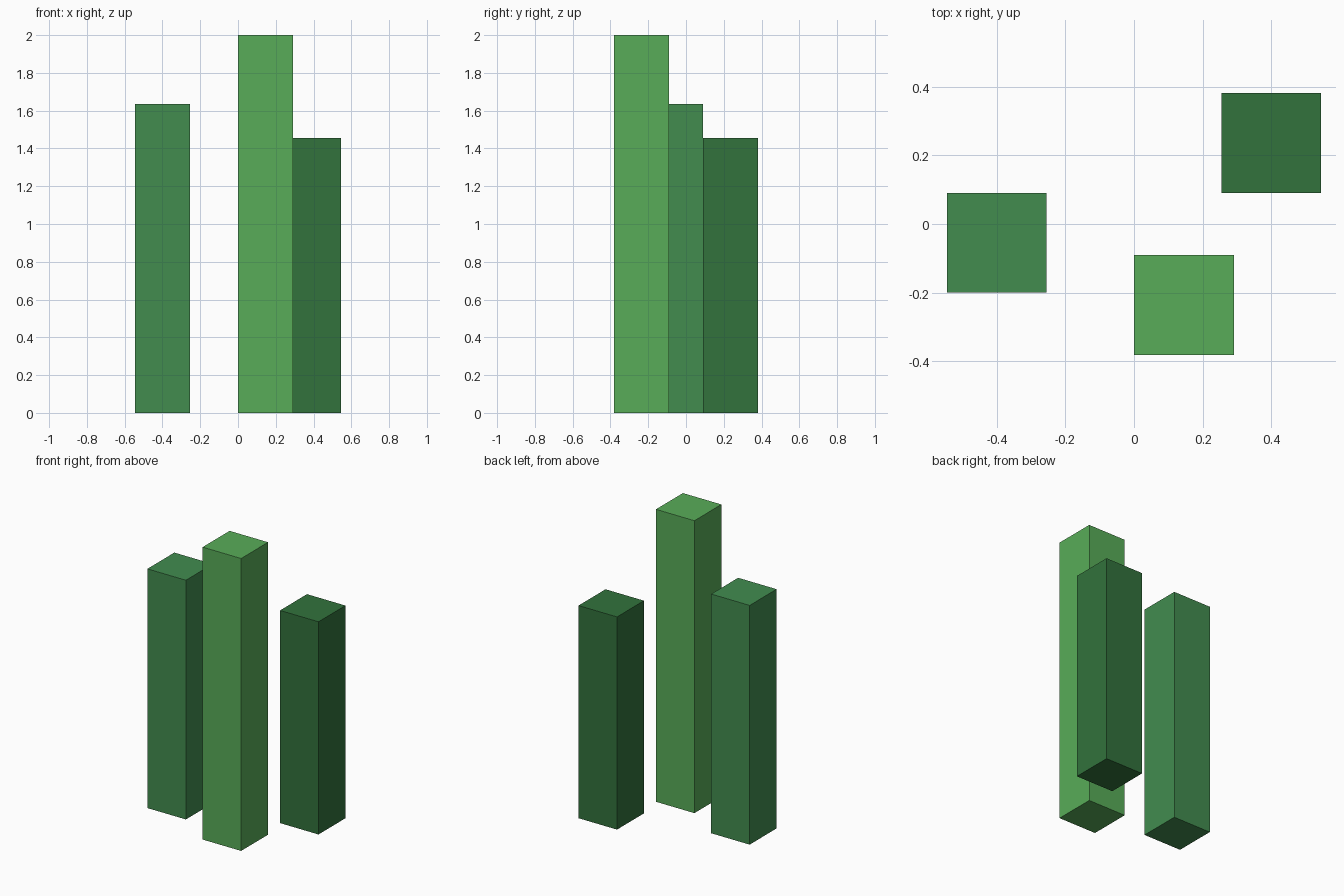
import bpy

if "Cube" in bpy.data.objects:
    bpy.data.objects.remove(bpy.data.objects["Cube"])

SIDE = 0.291


def pillar(name, x, y, height, color):
    """Square pillar standing on the ground, centred at x, y."""
    bpy.ops.mesh.primitive_cube_add(size=1, location=(x, y, height / 2))
    ob = bpy.context.object
    ob.name = name
    ob.scale = (SIDE, SIDE, height)
    bpy.ops.object.transform_apply(location=False, rotation=False, scale=True)
    mat = bpy.data.materials.new(name + "_green")
    mat.diffuse_color = (*color, 1)
    mat.use_nodes = True
    mat.node_tree.nodes["Principled BSDF"].inputs["Base Color"].default_value = mat.diffuse_color
    ob.data.materials.append(mat)


# Three square pillars, tallest in front
pillar("tall_pillar", 0.1455, -0.2364, 2.0, (0.098, 0.413, 0.098))
pillar("middle_pillar", -0.4, -0.0545, 1.636, (0.054, 0.262, 0.078))
pillar("short_pillar", 0.4, 0.2364, 1.4545, (0.032, 0.168, 0.045))
